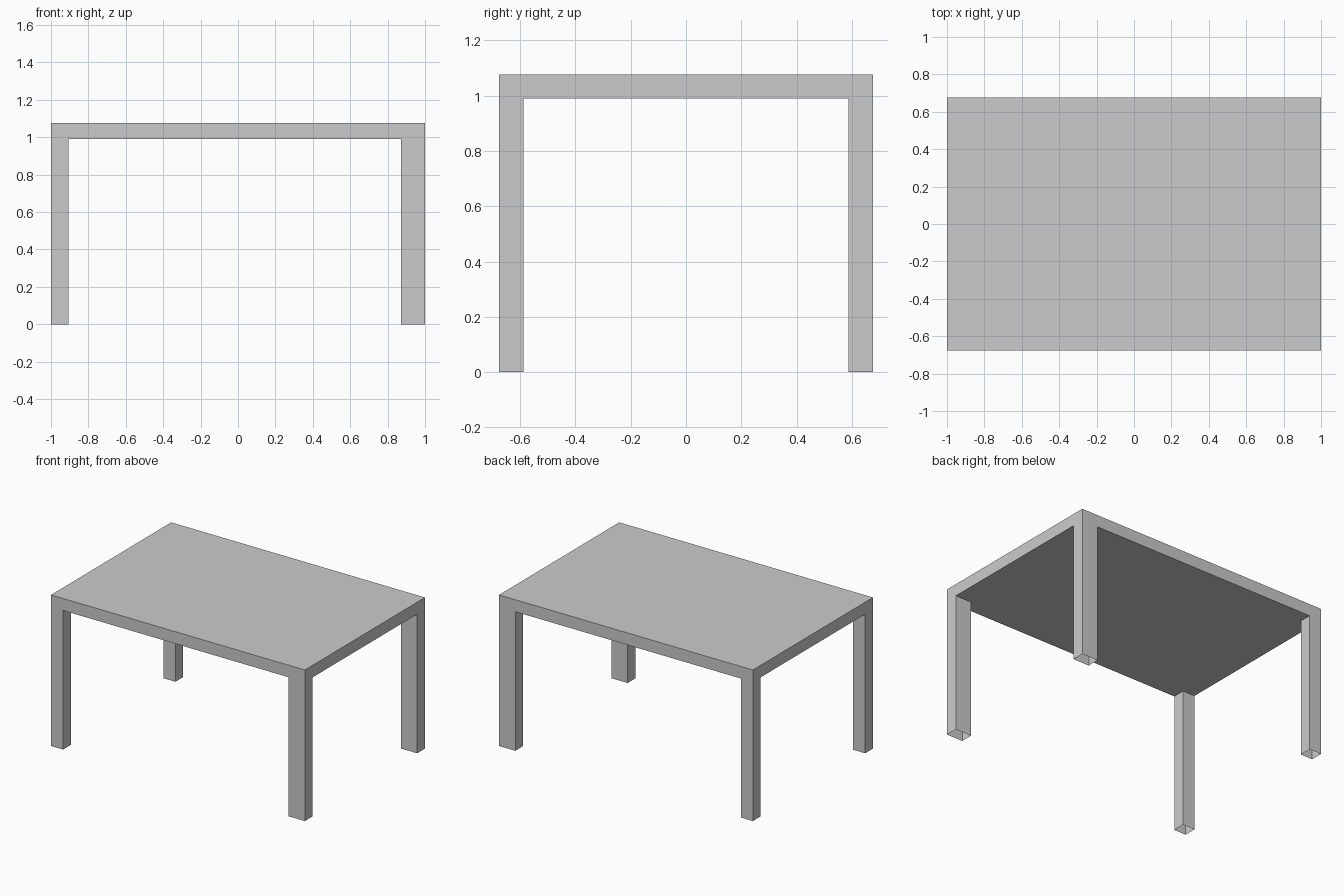
import bpy
import bmesh
from mathutils import Matrix, Vector

if "Cube" in bpy.data.objects:
    bpy.data.objects.remove(bpy.data.objects["Cube"])

HALF_X, HALF_Y = 1.0, 0.676
HEIGHT, UNDERSIDE = 1.076, 0.99
LEG_DEPTH = 0.088
LEG_WIDTH = {"left": 0.095, "right": 0.128}


def box(name, low, high, open_bottom=False):
    low, high = Vector(low), Vector(high)
    bm = bmesh.new()
    bmesh.ops.create_cube(bm, size=1.0, matrix=Matrix.LocRotScale(
        (low + high) / 2, None, high - low))
    bm.normal_update()
    if open_bottom:
        # Hollow leg: remove the foot face and the hidden face under the top
        ends = [f for f in bm.faces if abs(f.normal.z) > 0.9]
        bmesh.ops.delete(bm, geom=ends, context='FACES_ONLY')
    mesh = bpy.data.meshes.new(name)
    bm.to_mesh(mesh)
    bm.free()
    obj = bpy.data.objects.new(name, mesh)
    bpy.context.collection.objects.link(obj)
    return obj


# Tabletop slab
box("tabletop", (-HALF_X, -HALF_Y, UNDERSIDE), (HALF_X, HALF_Y, HEIGHT))

# Corner legs, flush with the slab; the right pair is wider
for side, width in LEG_WIDTH.items():
    x = -HALF_X if side == "left" else HALF_X - width
    for end, y in (("front", -HALF_Y), ("back", HALF_Y - LEG_DEPTH)):
        box(f"{end}_{side}_leg", (x, y, 0),
            (x + width, y + LEG_DEPTH, UNDERSIDE), open_bottom=True)
